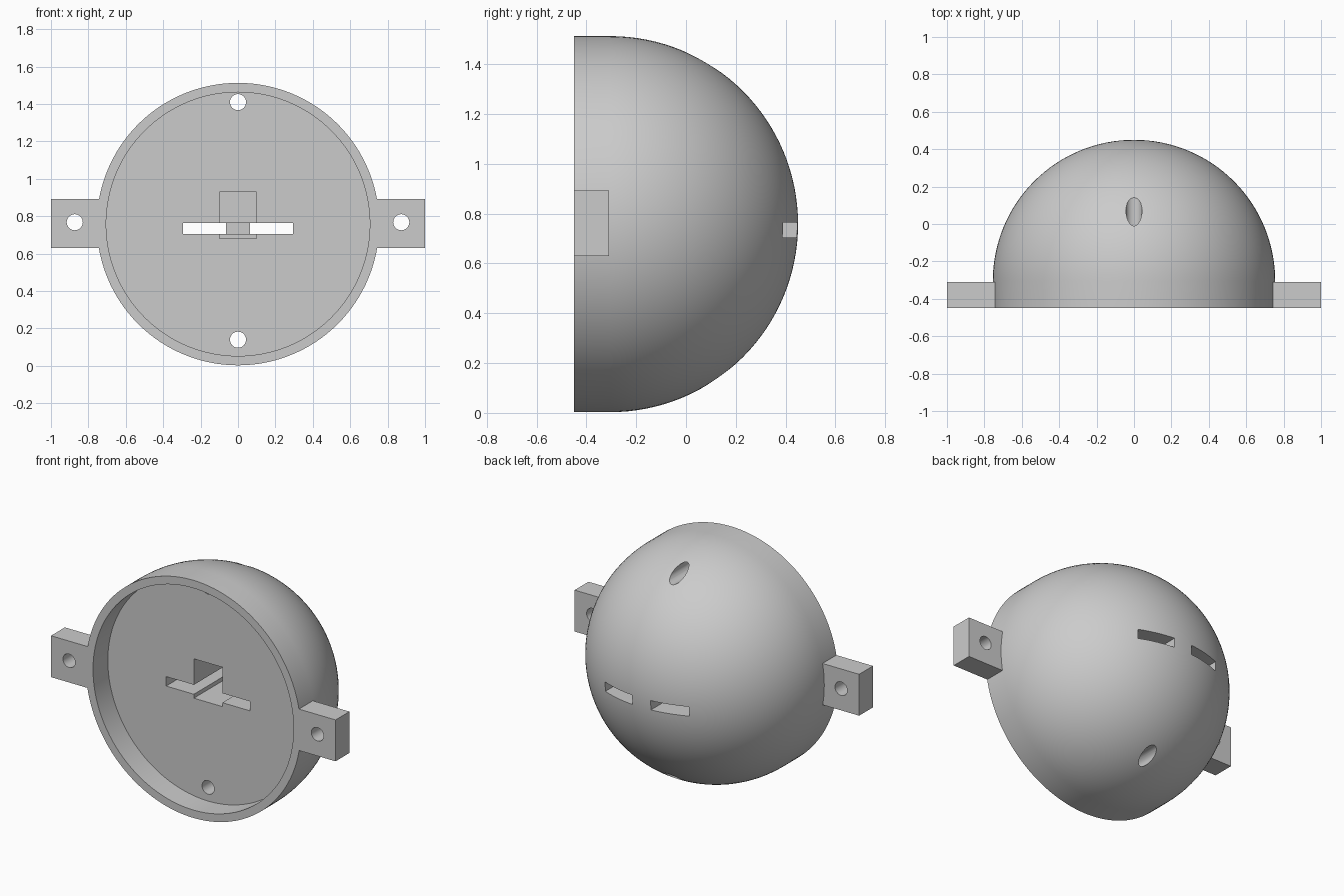
import bpy, bmesh, math
from mathutils import Matrix, Vector

cube = bpy.data.objects.get("Cube")
if cube:
    bpy.data.objects.remove(cube, do_unlink=True)

R, CZ = 0.755, 0.758            # dome radius and axis height
FRONT, BASE = -0.449, -0.305    # rim plane and dome centre plane
HOLE = 0.043

grey = bpy.data.materials.new("plain grey")
grey.use_nodes = True
grey.diffuse_color = (0.6, 0.6, 0.6, 1)
grey.node_tree.nodes["Principled BSDF"].inputs["Base Color"].default_value = (0.6, 0.6, 0.6, 1)


def make(name, bm):
    bmesh.ops.recalc_face_normals(bm, faces=bm.faces)
    mesh = bpy.data.meshes.new(name)
    bm.to_mesh(mesh)
    bm.free()
    ob = bpy.data.objects.new(name, mesh)
    bpy.context.collection.objects.link(ob)
    return ob


def box(name, x, y, z):
    bm = bmesh.new()
    size = [b - a for a, b in (x, y, z)]
    mid = [(a + b) / 2 for a, b in (x, y, z)]
    bmesh.ops.create_cube(bm, size=1, matrix=Matrix.Translation(mid) @ Matrix.Diagonal((*size, 1)))
    return make(name, bm)


def bore(name, x, z):
    bm = bmesh.new()
    turn = Matrix.Rotation(math.pi / 2, 4, 'X')
    bmesh.ops.create_cone(bm, cap_ends=True, segments=32, radius1=HOLE, radius2=HOLE,
                          depth=3, matrix=Matrix.Translation((x, 0, z)) @ turn)
    return make(name, bm)


def combine(target, tool, operation):
    mod = target.modifiers.new("combine", 'BOOLEAN')
    mod.object, mod.operation, mod.solver = tool, operation, 'EXACT'
    graph = bpy.context.evaluated_depsgraph_get()
    mesh = bpy.data.meshes.new_from_object(target.evaluated_get(graph))
    target.modifiers.clear()
    target.data = mesh
    bpy.data.objects.remove(tool, do_unlink=True)


# Dome with recessed front, revolved about the front-to-back axis
profile = [(0, -0.3), (0.705, -0.3), (0.705, FRONT), (R, FRONT)]
steps = 32
for i in range(steps + 1):
    a = math.pi / 2 * i / steps
    profile.append((R * math.cos(a) if i < steps else 0, BASE + R * math.sin(a)))
bm = bmesh.new()
verts = [bm.verts.new((r, y, CZ)) for r, y in profile]
edges = [bm.edges.new(pair) for pair in zip(verts, verts[1:])]
bmesh.ops.spin(bm, geom=verts + edges, cent=(0, 0, CZ), axis=Vector((0, 1, 0)),
               angle=2 * math.pi, steps=128)
bmesh.ops.remove_doubles(bm, verts=bm.verts, dist=0.0001)
dome = make("dome_housing", bm)

# Mounting ears at the sides
for s in (-1, 1):
    combine(dome, box("ear", sorted((s * 0.73, s)), (FRONT, -0.31), (0.63, 0.893)), 'UNION')

# Screw holes in the ears and through the dome
for x, z in ((-0.873, 0.768), (0.873, 0.768), (0, 1.41), (0, 0.14)):
    combine(dome, bore("hole_cutter", x, z), 'DIFFERENCE')

# Central pocket, then strap slots either side of a bar
combine(dome, box("pocket_cutter", (-0.1, 0.1), (-0.4, 0.1), (0.68, 0.93)), 'DIFFERENCE')
combine(dome, box("strap_cutter", (-0.295, 0.295), (-0.4, 0.18), (0.705, 0.765)), 'DIFFERENCE')
for s in (-1, 1):
    combine(dome, box("slot_cutter", sorted((s * 0.065, s * 0.295)), (0.1, 1), (0.705, 0.765)),
            'DIFFERENCE')

dome.data.materials.clear()
dome.data.materials.append(grey)
for p in dome.data.polygons:
    p.material_index = 0
bpy.ops.object.select_all(action='DESELECT')
dome.select_set(True)
bpy.context.view_layer.objects.active = dome
bpy.ops.object.shade_smooth_by_angle(angle=math.radians(30))
